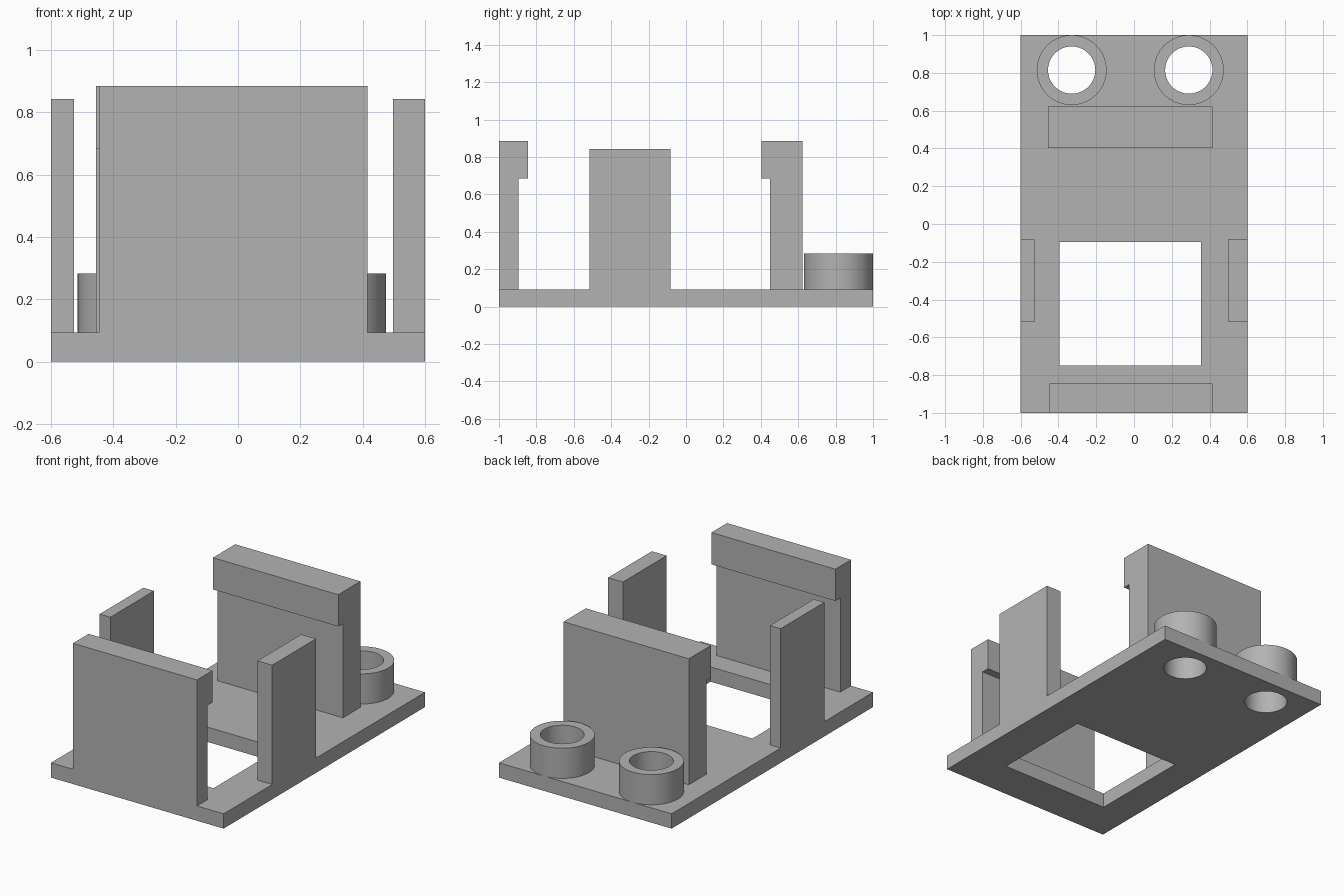
import bpy
import bmesh
import math

cube = bpy.data.objects.get("Cube")
if cube:
    bpy.data.objects.remove(cube, do_unlink=True)

# Single plain grey for the whole part
grey = bpy.data.materials.new("plain grey")
grey.use_nodes = True
colour = (0.45, 0.45, 0.45, 1)
grey.diffuse_color = colour
grey.node_tree.nodes["Principled BSDF"].inputs["Base Color"].default_value = colour

BASE_TOP = 0.093
SEGMENTS = 64
HOLE_RADIUS = 0.125
TUBE_CENTRES = {"right": (-0.33, 0.815), "left": (0.29, 0.815)}


def finish(name, bm):
    bmesh.ops.recalc_face_normals(bm, faces=bm.faces)
    mesh = bpy.data.meshes.new(name)
    bm.to_mesh(mesh)
    bm.free()
    mesh.materials.append(grey)
    obj = bpy.data.objects.new(name, mesh)
    bpy.context.collection.objects.link(obj)
    return obj


def extrude_profile(name, points, shift):
    """Extrude a closed planar profile along a vector."""
    bm = bmesh.new()
    face = bm.faces.new([bm.verts.new(p) for p in points])
    moved = bmesh.ops.extrude_face_region(bm, geom=[face], use_keep_orig=True)
    verts = [g for g in moved["geom"] if isinstance(g, bmesh.types.BMVert)]
    bmesh.ops.translate(bm, verts=verts, vec=shift)
    return finish(name, bm)


def box(name, x0, x1, y0, y1, z0, z1):
    points = [(x0, y0, z0), (x1, y0, z0), (x1, y1, z0), (x0, y1, z0)]
    return extrude_profile(name, points, (0, 0, z1 - z0))


def circle(centre, radius, z):
    steps = [2 * math.pi * i / SEGMENTS for i in range(SEGMENTS)]
    return [(centre[0] + radius * math.cos(a), centre[1] + radius * math.sin(a), z)
            for a in steps]


def shade(obj):
    bpy.ops.object.select_all(action="DESELECT")
    obj.select_set(True)
    bpy.context.view_layer.objects.active = obj
    bpy.ops.object.shade_smooth_by_angle(angle=math.radians(30))


def tube(name, centre, outer, inner, z0, z1):
    bm = bmesh.new()
    rings = [[bm.verts.new(p) for p in circle(centre, r, z)]
             for r, z in ((outer, z0), (outer, z1), (inner, z1), (inner, z0))]
    for k, ring in enumerate(rings):
        other = rings[(k + 1) % len(rings)]
        for i in range(SEGMENTS):
            j = (i + 1) % SEGMENTS
            bm.faces.new((ring[i], ring[j], other[j], other[i]))
    shade(finish(name, bm))


# Base plate with a rectangular window and two round holes
base = box("base_plate", -0.6, 0.6, -1, 1, 0, BASE_TOP)
cutters = [box("window_cutter", -0.395, 0.355, -0.75, -0.095, -0.1, 0.2)]
for side, centre in TUBE_CENTRES.items():
    cutters.append(extrude_profile(side + "_hole_cutter",
                                   circle(centre, HOLE_RADIUS, -0.1), (0, 0, 0.3)))
bpy.context.view_layer.objects.active = base
for cutter in cutters:
    cutter.hide_render = True
    mod = base.modifiers.new(cutter.name, "BOOLEAN")
    mod.operation = "DIFFERENCE"
    mod.solver = "EXACT"
    mod.object = cutter
    bpy.ops.object.modifier_apply(modifier=mod.name)
    bpy.data.objects.remove(cutter, do_unlink=True)
shade(base)

# Round sockets around the holes
for side, centre in TUBE_CENTRES.items():
    tube(side + "_socket", centre, 0.185, HOLE_RADIUS, BASE_TOP, 0.283)


# End walls, each with a clip lip facing the middle
def clip_wall(name, x0, x1, outer, inner, lip):
    top, under = 0.885, 0.685
    profile = [(outer, BASE_TOP), (outer, top), (lip, top),
               (lip, under), (inner, under), (inner, BASE_TOP)]
    extrude_profile(name, [(x0, y, z) for y, z in profile], (x1 - x0, 0, 0))


clip_wall("front_clip_wall", -0.447, 0.415, -1, -0.895, -0.845)
clip_wall("back_clip_wall", -0.456, 0.415, 0.623, 0.45, 0.403)

# Side walls
box("right_side_wall", -0.6, -0.526, -0.517, -0.083, BASE_TOP, 0.843)
box("left_side_wall", 0.497, 0.6, -0.517, -0.083, BASE_TOP, 0.843)
